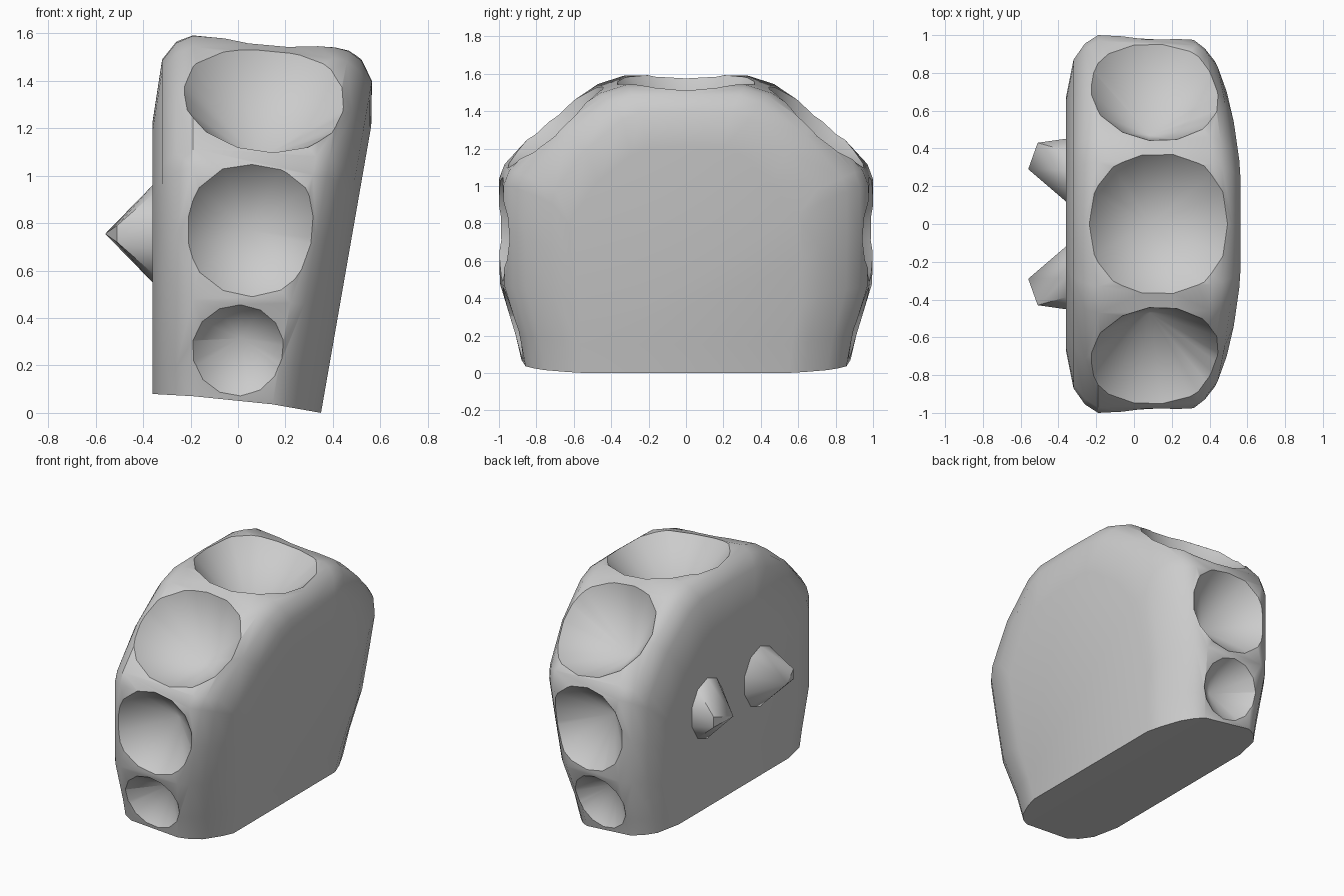
import bpy, bmesh, math
from mathutils import Vector

if "Cube" in bpy.data.objects:
    bpy.data.objects.remove(bpy.data.objects["Cube"])

# half outline seen from the side: (y, z); first point sits on the base
HALF = [(.88, .05), (.91, .2), (.995, .48), (1, .77), (1, 1.04), (.97, 1.12),
        (.75, 1.36), (.47, 1.55), (.33, 1.595), (0, 1.6)]
# rings: (x or depth behind slanted face, half width, top height)
LEFT = [(-.36, .67, 1.23), (-.32, .87, 1.49), (-.26, .955, 1.565), (-.19, 1, 1.595)]
RIGHT = [(-.21, .975, 1.545), (-.15, .93, 1.53), (-.09, .86, 1.49), (-.03, .72, 1.40), (0, .62, 1.21)]


def base_z(x):
    return .06 - .055 * x if x < 0 else max(0, .06 - .171 * x)


def ring(a, w, top, slanted):
    pts = []
    for i, (y, z) in enumerate(HALF):
        z = z * top / 1.6
        if i == 0:
            z = base_z(.35 + a if slanted else a)
        x = .35 + .175 * z + a if slanted else a
        pts.append((x, y * w, z))
    return pts + [(x, -y, z) for x, y, z in pts[-2::-1]]


def make_object(name, bm):
    bmesh.ops.recalc_face_normals(bm, faces=bm.faces)
    me = bpy.data.meshes.new(name)
    bm.to_mesh(me)
    bm.free()
    ob = bpy.data.objects.new(name, me)
    bpy.context.collection.objects.link(ob)
    return ob


def activate(ob):
    bpy.ops.object.select_all(action='DESELECT')
    ob.select_set(True)
    bpy.context.view_layer.objects.active = ob


# rounded body lofted from the left face to the slanted right face
bm = bmesh.new()
rings = [ring(*r, False) for r in LEFT] + [ring(*r, True) for r in RIGHT]
rings = [[bm.verts.new(p) for p in r] for r in rings]
for r, s in zip(rings, rings[1:]):
    for i in range(len(r)):
        j = (i + 1) % len(r)
        bm.faces.new((r[i], r[j], s[j], s[i]))
bm.faces.new(rings[0])
bm.faces.new(rings[-1])
body = make_object("body", bm)


# conical hollows
def cut_hollow(centre, normal, r, extra=.1, sides=14):
    n = Vector(normal).normalized()
    bm = bmesh.new()
    h = r + extra
    bmesh.ops.create_cone(bm, cap_ends=True, segments=sides, radius1=0, radius2=h, depth=h)
    bmesh.ops.remove_doubles(bm, verts=bm.verts, dist=1e-5)
    cutter = make_object("hollow_cutter", bm)
    cutter.hide_render = True
    cutter.rotation_mode = 'QUATERNION'
    cutter.rotation_quaternion = n.to_track_quat('Z', 'Y')
    cutter.location = Vector(centre) + n * (extra - h / 2)
    mod = body.modifiers.new("hollow", 'BOOLEAN')
    mod.operation = 'DIFFERENCE'
    mod.solver = 'EXACT'
    mod.object = cutter
    activate(body)
    bpy.ops.object.modifier_apply(modifier=mod.name)
    bpy.data.objects.remove(cutter)


cut_hollow((.125, 0, 1.54), (.1, 0, 1), .365)
for s in (-1, 1):
    cut_hollow((.115, s * .70, 1.33), (.09, s * .66, .75), .35)
    cut_hollow((.06, s * .985, .77), (.05, s, 0), .285)
    cut_hollow((.01, s * .935, .26), (0, s, -.27), .21)
activate(body)
bpy.ops.object.shade_smooth_by_angle(angle=math.radians(37))

# pointed studs on the left face
for s, name in ((-1, "front_stud"), (1, "back_stud")):
    bm = bmesh.new()
    pts = [(-.56, .29, .755), (-.51, .43, .72), (-.51, .43, .79)]
    for k in range(10):
        a = math.tau * k / 10 + math.tau / 4
        for x, g in ((-.36, 1), (-.34, 1)):
            pts.append((x, .285 + .175 * g * math.cos(a), .755 + .205 * g * math.sin(a)))
    for x, y, z in pts:
        bm.verts.new((x, s * y, z))
    bmesh.ops.convex_hull(bm, input=bm.verts)
    stud = make_object(name, bm)
    activate(stud)
    bpy.ops.object.shade_smooth_by_angle(angle=math.radians(40))
